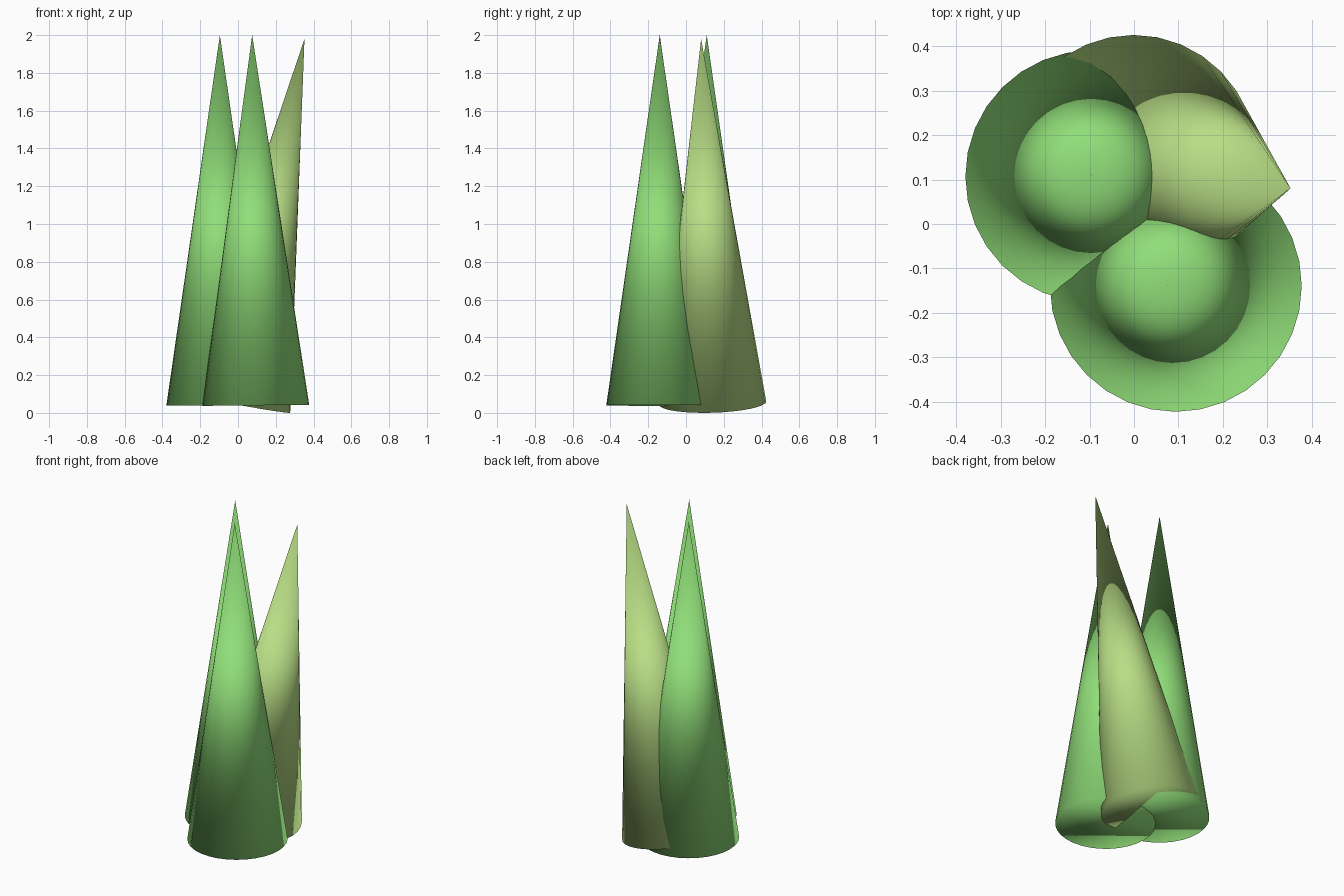
import bpy
from mathutils import Vector

cube = bpy.data.objects.get("Cube")
if cube:
    bpy.data.objects.remove(cube, do_unlink=True)

RADIUS = 0.283


def make_material(name, color):
    mat = bpy.data.materials.new(name)
    mat.use_nodes = True
    mat.diffuse_color = color
    mat.node_tree.nodes["Principled BSDF"].inputs["Base Color"].default_value = color
    return mat


def make_cone(name, base, apex, mat):
    """Cone standing on a base centre and pointing at an apex."""
    base, apex = Vector(base), Vector(apex)
    axis = apex - base
    # Tilt about a horizontal axis so the cone is not twisted
    turn = Vector((0, 0, 1)).rotation_difference(axis)
    bpy.ops.mesh.primitive_cone_add(
        vertices=32, radius1=RADIUS, radius2=0, depth=axis.length,
        location=(base + apex) / 2, rotation=turn.to_euler())
    cone = bpy.context.object
    cone.name = name
    cone.data.materials.append(mat)
    # Smooth over the rim as well, so the shading rolls under the base
    bpy.ops.object.shade_smooth()
    return cone


leaf_green = make_material("leaf green", (0.28, 0.73, 0.19, 1))
olive_green = make_material("pale olive green", (0.48, 0.73, 0.235, 1))

# Two upright cones and one leaning cone, all overlapping
make_cone("front_cone", (0.094, -0.139, 0.04), (0.075, -0.139, 2.0), leaf_green)
make_cone("back_right_cone", (-0.096, 0.107, 0.04), (-0.096, 0.11, 2.0), leaf_green)
make_cone("leaning_cone", (-0.002, 0.142, 0.052), (0.352, 0.08, 1.98), olive_green)
